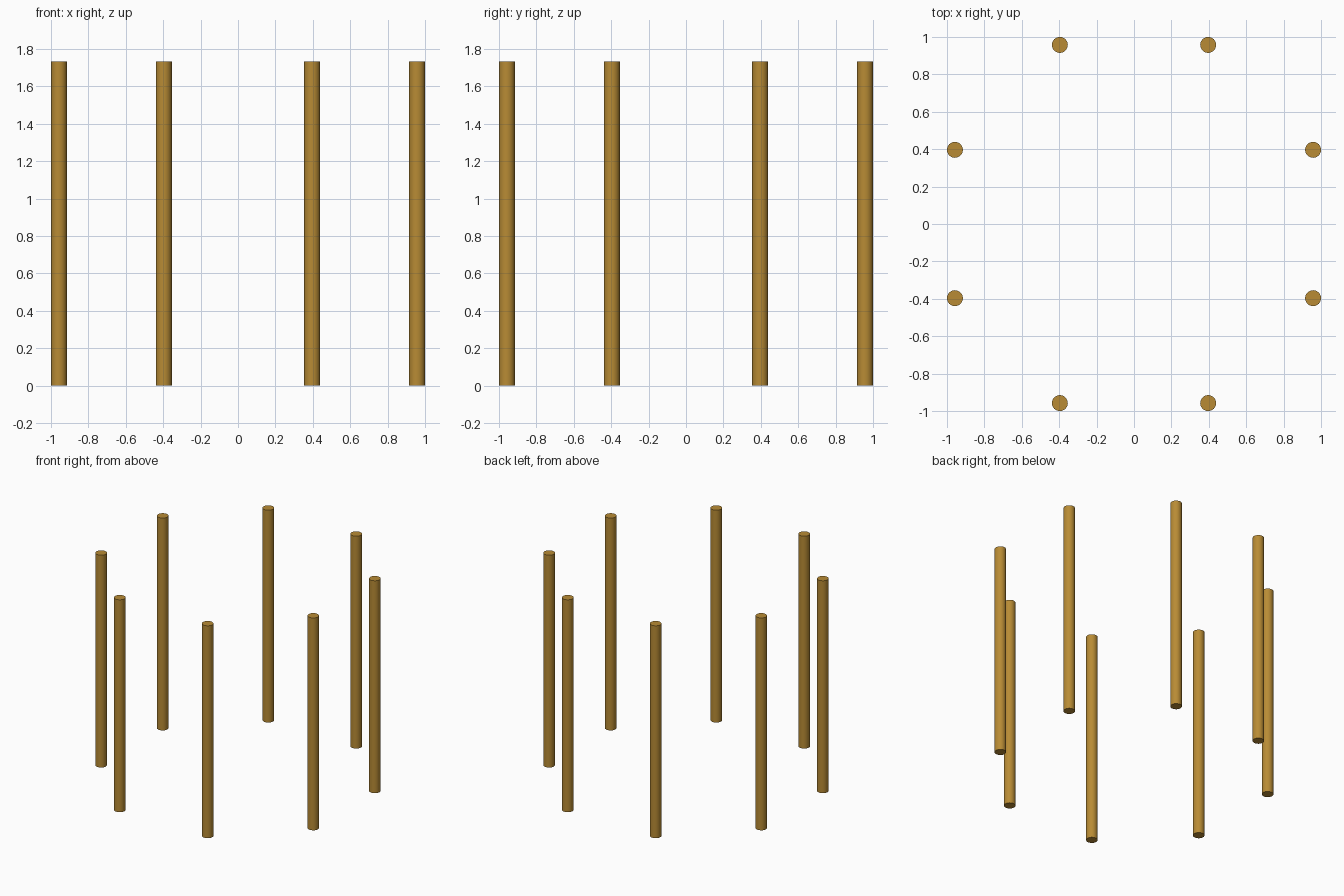
import bpy
import math

if "Cube" in bpy.data.objects:
    bpy.data.objects.remove(bpy.data.objects["Cube"])

HEIGHT = 1.733
RADIUS = 0.0425
COUNT = 8
RING = (1 - RADIUS) / math.cos(math.pi / COUNT)

wood = bpy.data.materials.new("golden_wood")
wood.diffuse_color = (0.48, 0.26, 0.035, 1)
wood.use_nodes = True
wood.node_tree.nodes["Principled BSDF"].inputs["Base Color"].default_value = wood.diffuse_color

# Ring of eight round posts, offset half a step from the axes
for i in range(COUNT):
    angle = (i + 0.5) * 2 * math.pi / COUNT
    bpy.ops.mesh.primitive_cylinder_add(
        vertices=32, radius=RADIUS, depth=HEIGHT,
        location=(RING * math.cos(angle), RING * math.sin(angle), HEIGHT / 2))
    post = bpy.context.object
    post.name = f"post_{i + 1}"
    post.data.materials.append(wood)
    bpy.ops.object.shade_smooth_by_angle(angle=math.radians(30))
